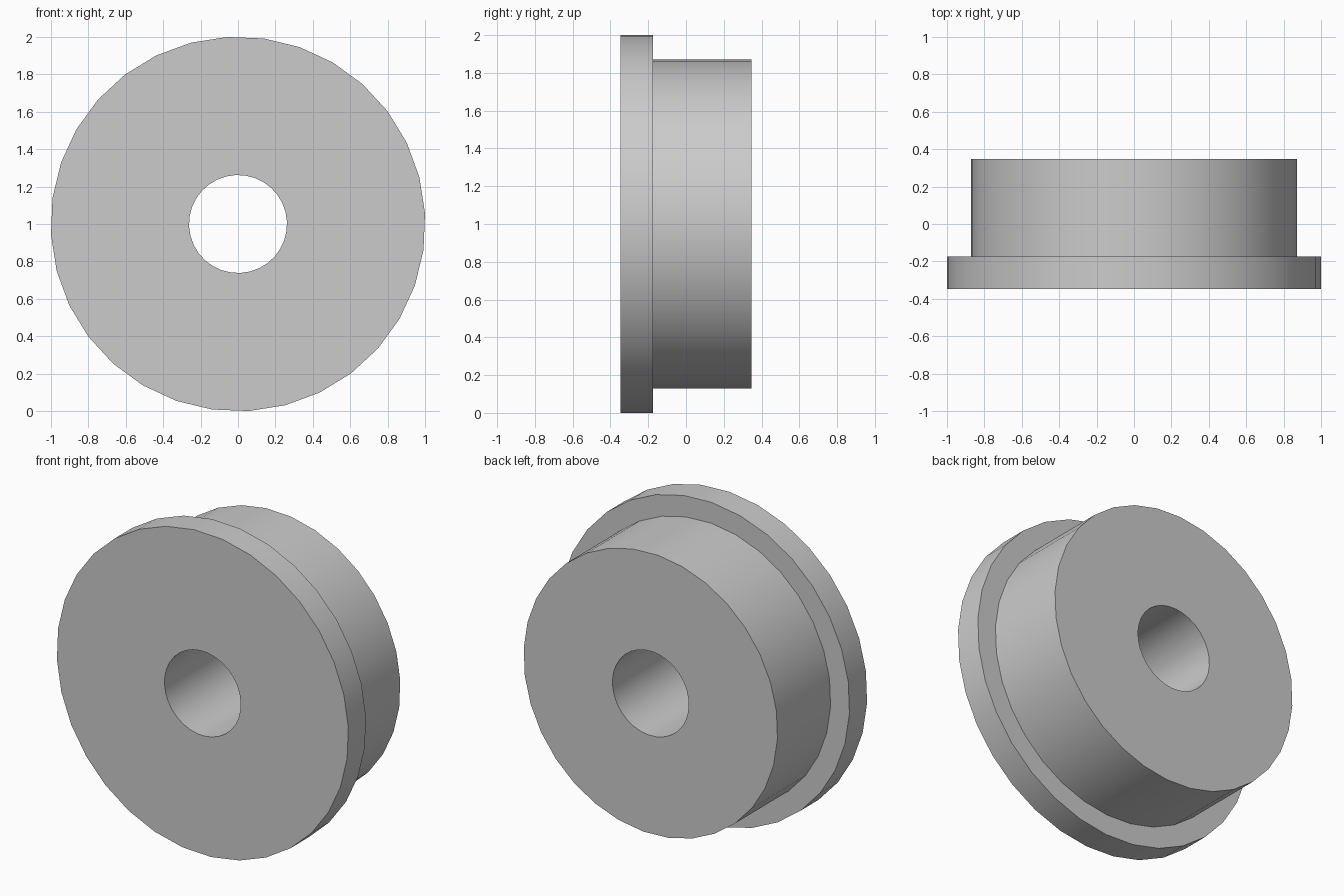
import bpy
import math

cube = bpy.data.objects.get("Cube")
if cube:
    bpy.data.objects.remove(cube, do_unlink=True)

SIDES = 32
TURN = math.radians(3.3)

# Plain grey finish
grey = bpy.data.materials.new("light grey")
grey.use_nodes = True
colour = (0.6, 0.6, 0.6, 1)
grey.diffuse_color = colour
grey.node_tree.nodes["Principled BSDF"].inputs["Base Color"].default_value = colour

# Closed half-section (radius, y): bore, back face, barrel, flange, front face
BORE, BARREL, FLANGE = 0.262, 0.872, 1.0015
FRONT, STEP, BACK = -0.347, -0.174, 0.347
section = [(BORE, FRONT), (BORE, BACK), (BARREL, BACK),
           (BARREL, STEP), (FLANGE, STEP), (FLANGE, FRONT)]

# Revolve the section around the y axis
verts, faces = [], []
n = len(section)
for i in range(SIDES):
    a = TURN + math.tau * i / SIDES
    j = (i + 1) % SIDES
    for k, (r, y) in enumerate(section):
        m = (k + 1) % n
        verts.append((r * math.cos(a), y, 1 + r * math.sin(a)))
        faces.append((i * n + k, i * n + m, j * n + m, j * n + k))

mesh = bpy.data.meshes.new("flanged_bushing")
mesh.from_pydata(verts, [], faces)
mesh.materials.append(grey)
bushing = bpy.data.objects.new("flanged_bushing", mesh)
bpy.context.collection.objects.link(bushing)

# Outward normals and smooth round walls with sharp rims
bpy.ops.object.select_all(action='DESELECT')
bpy.context.view_layer.objects.active = bushing
bushing.select_set(True)
bpy.ops.object.mode_set(mode='EDIT')
bpy.ops.mesh.select_all(action='SELECT')
bpy.ops.mesh.normals_make_consistent(inside=False)
bpy.ops.object.mode_set(mode='OBJECT')
bpy.ops.object.shade_smooth_by_angle(angle=math.radians(30))
